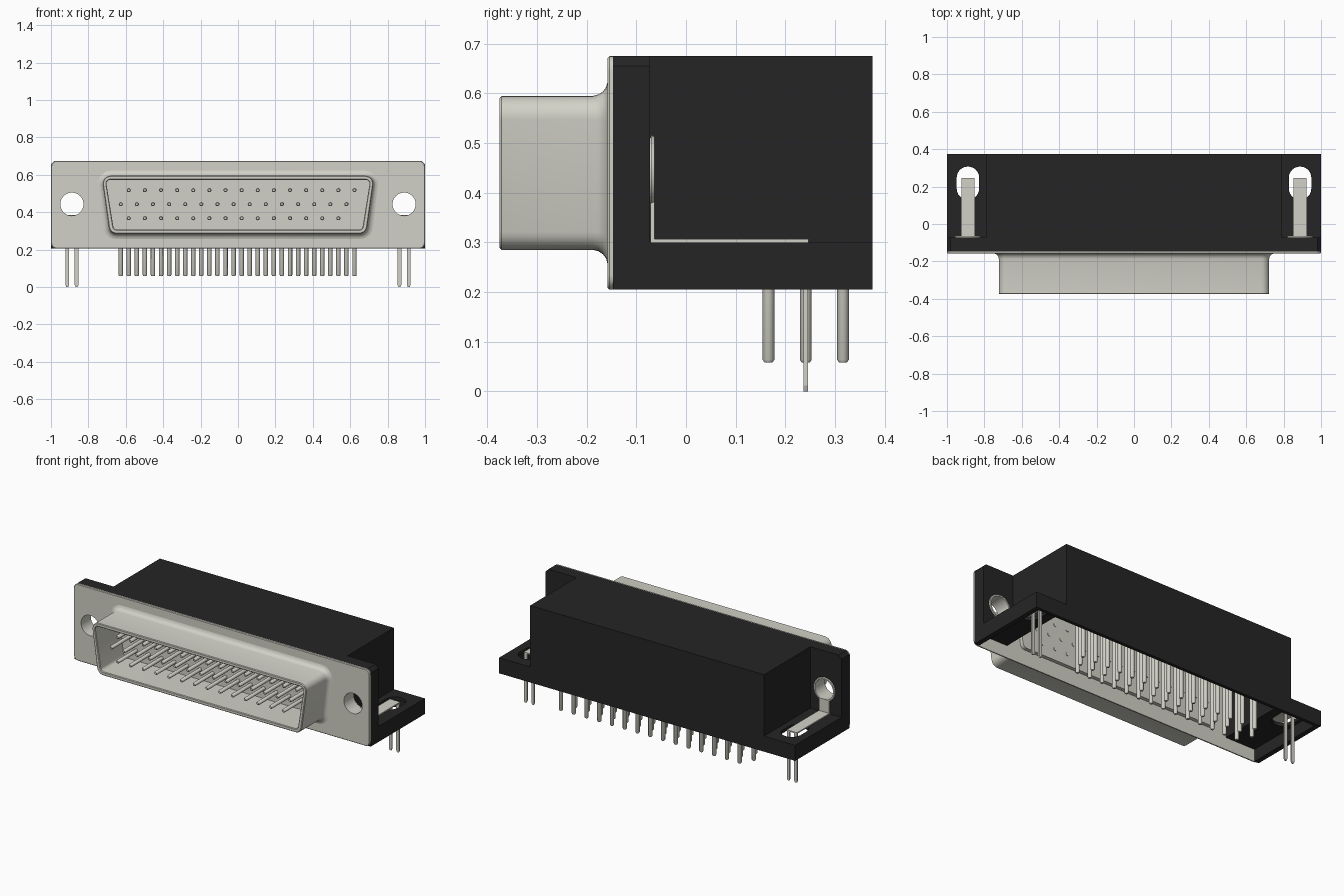
import bpy
import bmesh
from math import sin, cos, tan, pi, radians
from mathutils import Vector

if "Cube" in bpy.data.objects:
    bpy.data.objects.remove(bpy.data.objects["Cube"], do_unlink=True)


def material(name, rgb):
    m = bpy.data.materials.new(name)
    m.use_nodes = True
    m.diffuse_color = (*rgb, 1)
    m.node_tree.nodes["Principled BSDF"].inputs["Base Color"].default_value = (*rgb, 1)
    return m


METAL = material("warm grey metal", (0.645, 0.638, 0.572))
BLACK = material("black plastic", (0.0195, 0.0187, 0.0187))


# ---- outlines ----
def circle(cx, cy, r, n=32):
    return [(cx + r * cos(2 * pi * i / n), cy + r * sin(2 * pi * i / n)) for i in range(n)]


def rounded(corners, r, n=6):
    """Polygon with each corner replaced by an arc of radius r."""
    out = []
    for i, c in enumerate(corners):
        p = Vector(c)
        a = (Vector(corners[i - 1]) - p).normalized()
        b = (Vector(corners[(i + 1) % len(corners)]) - p).normalized()
        half = a.angle(b) / 2
        centre = p + (a + b).normalized() * r / sin(half)
        start = (p + a * r / tan(half) - centre).normalized()
        end = (p + b * r / tan(half) - centre).normalized()
        for k in range(n + 1):
            out.append(tuple(centre + start.slerp(end, k / n) * r))
    return out


def rect(x0, x1, y0, y1):
    return [(x0, y0), (x1, y0), (x1, y1), (x0, y1)]


def d_outline(off):
    """Trapezoid shell outline, grown by off."""
    top, low = 0.729 + off, 0.686 + off
    pts = [(-low, 0.285 - off), (low, 0.285 - off), (top, 0.595 + off), (-top, 0.595 + off)]
    return rounded(pts, 0.042 + off)


# ---- mesh helpers ----
def add_loft(bm, rings, axis="Y", closed=False):
    """Skin a list of (position, outline) rings along an axis."""
    loops = []
    for t, pts in rings:
        loops.append([bm.verts.new((a, t, b) if axis == "Y" else (a, b, t)) for a, b in pts])
    pairs = list(zip(loops, loops[1:]))
    if closed:
        pairs.append((loops[-1], loops[0]))
    else:
        bm.faces.new(loops[0])
        bm.faces.new(loops[-1])
    for l0, l1 in pairs:
        for i in range(len(l0)):
            bm.faces.new((l0[i - 1], l0[i], l1[i], l1[i - 1]))


def finish(name, bm, mat):
    bmesh.ops.recalc_face_normals(bm, faces=bm.faces)
    mesh = bpy.data.meshes.new(name)
    bm.to_mesh(mesh)
    bm.free()
    mesh.materials.append(mat)
    ob = bpy.data.objects.new(name, mesh)
    bpy.context.collection.objects.link(ob)
    return ob


def loft(name, rings, mat, axis="Y", closed=False):
    bm = bmesh.new()
    add_loft(bm, rings, axis, closed)
    return finish(name, bm, mat)


def box(name, x, y, z, mat):
    return loft(name, [(z[0], rect(*x, *y)), (z[1], rect(*x, *y))], mat, "Z")


def cut(ob, cutters):
    """Subtract the cutters, bake the result and delete them."""
    for c in cutters:
        mod = ob.modifiers.new("cut", "BOOLEAN")
        mod.operation = "DIFFERENCE"
        mod.solver = "EXACT"
        mod.object = c
        c.hide_render = True
    bpy.context.view_layer.update()
    baked = bpy.data.meshes.new_from_object(ob.evaluated_get(bpy.context.evaluated_depsgraph_get()))
    ob.modifiers.clear()
    ob.data = baked
    for c in cutters:
        bpy.data.objects.remove(c, do_unlink=True)


def smooth(ob):
    bpy.ops.object.select_all(action="DESELECT")
    ob.select_set(True)
    bpy.context.view_layer.objects.active = ob
    bpy.ops.object.shade_smooth_by_angle(angle=radians(35))


HOLE_X, HOLE_Z = 0.888, 0.443
SIDES = (("left", 1), ("right", -1))


def span(s, a, b):
    return tuple(sorted((s * a, s * b)))


# ---- housing: hollow block with side shelves and a front flange ----
outline = [(-1, 0.205), (1, 0.205), (1, 0.655), (0.98, 0.675), (-0.98, 0.675), (-1, 0.655)]
housing = loft("housing", [(-0.147, outline), (0.375, outline)], BLACK)
cutters = [box("upper_cavity", (-0.77, 0.77), (-0.2, 0.355), (0.1, 0.655), BLACK),
           box("lower_cavity", (-0.97, 0.97), (-0.2, 0.355), (0.1, 0.28), BLACK)]
for side, s in SIDES:
    cutters.append(box("notch", span(s, 0.79, 1.1), (-0.072, 0.5), (0.3, 0.8), BLACK))
    ring = circle(s * HOLE_X, HOLE_Z, 0.069)
    cutters.append(loft("bore", [(-0.3, ring), (0.1, ring)], BLACK))
    slot = rounded(rect(*span(s, 0.828, 0.948), 0.13, 0.307), 0.059)
    cutters.append(loft("slot", [(0.1, slot), (0.4, slot)], BLACK, "Z"))
cut(housing, cutters)

# ---- front plate ----
plate = loft("front_plate", [
    (-0.147, rounded(rect(-1, 1, 0.205, 0.675), 0.03)),
    (-0.154, rounded(rect(-1, 1, 0.205, 0.675), 0.03)),
    (-0.158, rounded(rect(-0.996, 0.996, 0.209, 0.671), 0.026))], METAL)
cutters = [loft("opening", [(-0.3, d_outline(-0.015)), (0.1, d_outline(-0.015))], METAL)]
for side, s in SIDES:
    ring = circle(s * HOLE_X, HOLE_Z, 0.062)
    cutters.append(loft("bore", [(-0.3, ring), (0.1, ring)], METAL))
cut(plate, cutters)

# ---- shell with flared base and rolled rim ----
profile = [(-0.15, 0.028), (-0.158, 0.028), (-0.161, 0.017), (-0.167, 0.009), (-0.176, 0.003),
           (-0.187, 0), (-0.371, 0), (-0.375, -0.004), (-0.375, -0.018), (-0.371, -0.022),
           (-0.15, -0.022)]
shell = loft("connector_shell", [(y, d_outline(o)) for y, o in profile], METAL, closed=True)
insert = loft("pin_insert", [(y, d_outline(-0.014)) for y in (-0.148, -0.125)], METAL)

# ---- contact pins, in front and below ----
PITCH, FIRST = 0.0431, -0.627
front, tails = bmesh.new(), bmesh.new()
for row, (z, y, shift, count) in enumerate([(0.518, 0.316, 1, 15), (0.443, 0.241, 0, 15),
                                            (0.368, 0.166, 1, 14)]):
    for i in range(count):
        x = FIRST + PITCH * (2 * i + shift)
        add_loft(front, [(t, circle(x, z, r, 12)) for t, r in
                         ((-0.122, 0.011), (-0.325, 0.011), (-0.331, 0.007))])
        add_loft(tails, [(t, circle(x, y, r, 12)) for t, r in
                         ((z, 0.012), (0.064, 0.012), (0.058, 0.008))], "Z")
front_pins = finish("front_pins", front, METAL)
tail_pins = finish("solder_pins", tails, METAL)

# ---- mounting brackets: eyelet, strap and two prongs each ----
eyelets = []
for side, s in SIDES:
    steps = [(-0.15, 0.0695), (-0.07, 0.0695), (-0.07, 0.073), (-0.063, 0.071),
             (-0.063, 0.062), (-0.15, 0.062)]
    eyelets.append(loft(side + "_eyelet", [(y, circle(s * HOLE_X, HOLE_Z, r)) for y, r in steps],
                        METAL, closed=True))
    strap = span(s, HOLE_X - 0.035, HOLE_X + 0.035)
    box(side + "_strap_upright", strap, (-0.071, -0.063), (0.3, 0.385), METAL)
    box(side + "_strap_foot", strap, (-0.071, 0.247), (0.3, 0.307), METAL)
    for name, dx in (("inner", -0.025), ("outer", 0.025)):
        cx = s * (HOLE_X + dx)
        loft(side + "_" + name + "_prong",
             [(z, rect(cx - w, cx + w, 0.237, 0.246))
              for z, w in ((0.302, 0.01), (0.012, 0.01), (0, 0.005))], METAL, "Z")

for ob in [housing, plate, shell, insert, front_pins, tail_pins] + eyelets:
    smooth(ob)
